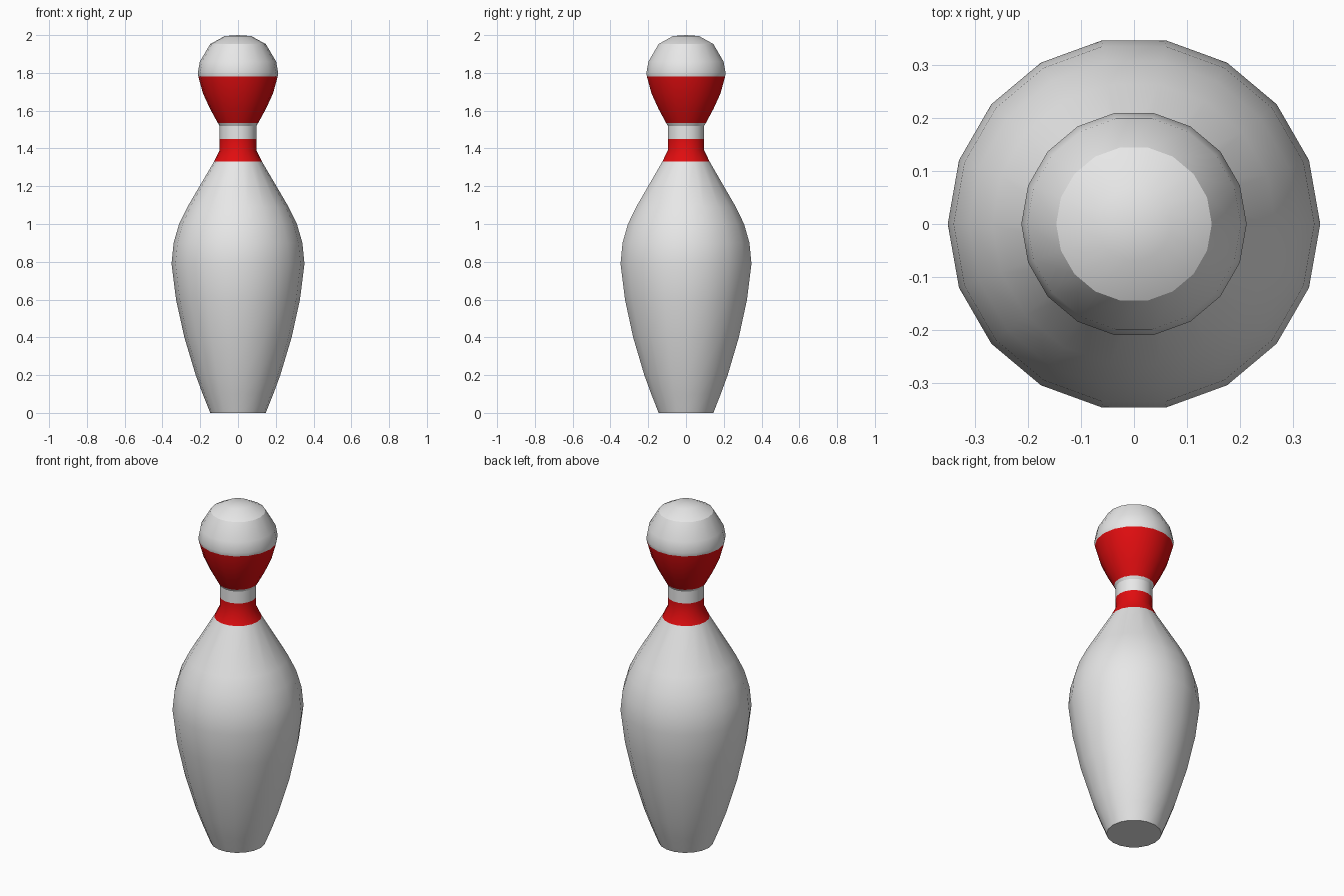
import bpy
import bmesh
import math

cube = bpy.data.objects.get("Cube")
if cube:
    bpy.data.objects.remove(cube, do_unlink=True)

SIDES = 18


def make_material(name, colour):
    mat = bpy.data.materials.new(name)
    mat.use_nodes = True
    mat.diffuse_color = colour
    mat.node_tree.nodes["Principled BSDF"].inputs["Base Color"].default_value = colour
    return mat


white = make_material("white", (0.8, 0.8, 0.8, 1))
red = make_material("red", (0.75, 0.004, 0.005, 1))

# Profile as (radius, height), base to crown
profile = [
    (0.147, 0), (0.187, 0.1), (0.224, 0.2), (0.284, 0.4), (0.328, 0.6),
    (0.352, 0.79), (0.341, 0.9), (0.312, 1.0), (0.268, 1.09),
    (0.127, 1.33), (0.098, 1.39), (0.098, 1.45),
    (0.098, 1.52), (0.107, 1.535), (0.148, 1.61), (0.185, 1.69),
    (0.21, 1.78), (0.213, 1.8), (0.202, 1.86), (0.147, 1.953), (0.07, 1.995),
]
# Height ranges of the painted bands
red_bands = [(1.33, 1.45), (1.535, 1.78)]

# Lathe the pin from stacked rings
bm = bmesh.new()
rings = []
for radius, z in profile:
    angles = [math.tau * i / SIDES for i in range(SIDES)]
    rings.append([bm.verts.new((radius * math.cos(a), radius * math.sin(a), z)) for a in angles])
for lower, upper in zip(rings, rings[1:]):
    for i in range(SIDES):
        j = (i + 1) % SIDES
        bm.faces.new((lower[i], lower[j], upper[j], upper[i]))

# Flat base and shallow crown
bm.faces.new(rings[0][::-1])
tip = bm.verts.new((0, 0, 2))
for i in range(SIDES):
    bm.faces.new((rings[-1][i], rings[-1][(i + 1) % SIDES], tip))

# Paint bands by height
for face in bm.faces:
    z = face.calc_center_median().z
    face.material_index = int(any(low < z < high for low, high in red_bands))

mesh = bpy.data.meshes.new("bowling_pin")
bm.to_mesh(mesh)
bm.free()
mesh.materials.append(white)
mesh.materials.append(red)
pin = bpy.data.objects.new("bowling_pin", mesh)
bpy.context.collection.objects.link(pin)

bpy.ops.object.select_all(action="DESELECT")
pin.select_set(True)
bpy.context.view_layer.objects.active = pin
bpy.ops.object.shade_smooth_by_angle(angle=math.radians(30))
